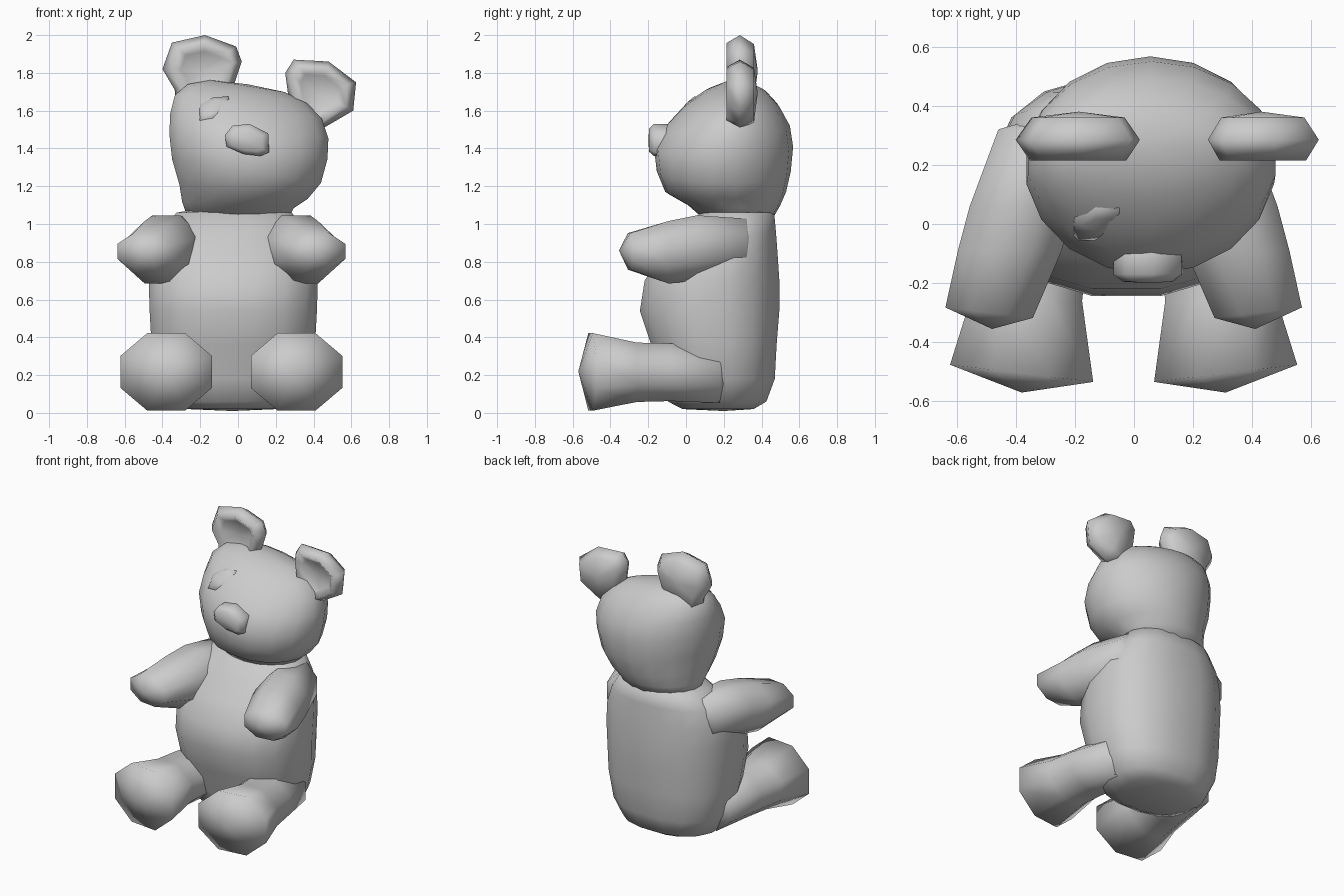
import bpy, bmesh
from math import sin, cos, pi, copysign
from mathutils import Vector

AXIS_X = -0.035  # symmetry plane of torso and limbs


def oval(a, b, n, p=2.0):
    """Points of a (super)ellipse in 2D, starting at half a step."""
    pts = []
    for i in range(n):
        t = 2 * pi * (i + 0.5) / n
        c, s = cos(t), sin(t)
        pts.append((copysign(abs(c) ** (2 / p), c) * a,
                    copysign(abs(s) ** (2 / p), s) * b))
    return pts


def loft(name, rings, start, end):
    """Skin a list of rings and close both ends with a fan to a point."""
    bm = bmesh.new()
    rows = [[bm.verts.new(v) for v in r] for r in rings]
    n = len(rows[0])
    for a, b in zip(rows, rows[1:]):
        for i in range(n):
            j = (i + 1) % n
            bm.faces.new((a[i], a[j], b[j], b[i]))
    for row, tip in ((rows[0], start), (rows[-1], end)):
        t = bm.verts.new(tip)
        for i in range(n):
            bm.faces.new((row[i], row[(i + 1) % n], t))
    bmesh.ops.recalc_face_normals(bm, faces=bm.faces)
    for f in bm.faces:
        f.smooth = True
    me = bpy.data.meshes.new(name)
    bm.to_mesh(me)
    bm.free()
    ob = bpy.data.objects.new(name, me)
    bpy.context.collection.objects.link(ob)
    return ob


def stack(name, levels, bottom, top, n=16, p=2.0, tilt=0.0):
    """Upright form from levels (z, centre x, half width, front y, back y)."""
    rings = []
    for k, (z, cx, rx, y0, y1) in enumerate(levels):
        lean = tilt * min(1, k / 3)
        rings.append([(cx + u, (y0 + y1) / 2 + v, z - lean * u)
                      for u, v in oval(rx, (y1 - y0) / 2, n, p)])
    return loft(name, rings, bottom, top)


def limb(name, sections, start, end, slant, side):
    """Forward-pointing limb from sections (x, y, z, half width, half height)."""
    def place(x, y, z):
        return (AXIS_X + side * (x - AXIS_X), y, z)
    rings = []
    for k, (x, y, z, rx, rz) in enumerate(sections):
        s = slant if k == len(sections) - 1 else 0
        rings.append([place(x + u, y + s * u, z + v) for u, v in oval(rx, rz, 8)])
    return loft(name, rings, place(*start), place(*end))


def pad(name, outline, layers, front, back, slope=0.0):
    """Front-facing rounded plate from an (x, z) outline; layers are (y, scale)."""
    n = len(outline)
    cx = sum(p[0] for p in outline) / n
    cz = sum(p[1] for p in outline) / n
    rings = [[(cx + (x - cx) * s, y + slope * (z - cz), cz + (z - cz) * s)
              for x, z in outline] for y, s in layers]
    return loft(name, rings, (cx, front, cz), (cx, back, cz))


# Torso with a round belly and a flat back
stack("torso", [
    (0.02, -0.03, 0.24, -0.02, 0.36),
    (0.06, -0.03, 0.34, -0.10, 0.43),
    (0.18, -0.03, 0.40, -0.14, 0.475),
    (0.36, -0.025, 0.44, -0.19, 0.485),
    (0.54, -0.025, 0.45, -0.25, 0.50),
    (0.70, -0.025, 0.455, -0.225, 0.50),
    (0.84, -0.025, 0.44, -0.13, 0.49),
    (0.96, -0.025, 0.39, -0.02, 0.48),
    (1.06, -0.02, 0.31, 0.07, 0.47),
], (-0.03, 0.2, 0.01), (0, 0.27, 1.12), p=2.4)

# Head, leaning to one side
stack("head", [
    (1.03, 0.00, 0.27, 0.09, 0.46),
    (1.10, 0.00, 0.30, 0.01, 0.50),
    (1.17, 0.03, 0.345, -0.11, 0.53),
    (1.28, 0.045, 0.40, -0.155, 0.555),
    (1.41, 0.055, 0.425, -0.17, 0.567),
    (1.52, 0.06, 0.425, -0.105, 0.55),
    (1.62, 0.055, 0.395, -0.01, 0.495),
    (1.69, 0.05, 0.32, 0.09, 0.43),
    (1.73, 0.05, 0.20, 0.18, 0.36),
], (0, 0.27, 1.0), (0.05, 0.27, 1.74), n=18, tilt=0.16)

# Arms and legs, mirrored
for side, label in ((1, "left"), (-1, "right")):
    limb(label + "_arm", [
        (0.25, 0.32, 0.89, 0.15, 0.15),
        (0.31, 0.06, 0.875, 0.19, 0.185),
        (0.35, -0.09, 0.85, 0.19, 0.18),
        (0.42, -0.30, 0.855, 0.16, 0.105),
    ], (0.25, 0.36, 0.89), (0.41, -0.355, 0.86), 0.12, side)
    limb(label + "_leg", [
        (0.22, 0.18, 0.20, 0.19, 0.16),
        (0.27, -0.08, 0.215, 0.20, 0.165),
        (0.295, -0.26, 0.215, 0.205, 0.17),
        (0.31, -0.505, 0.217, 0.262, 0.222),
    ], (0.22, 0.25, 0.20), (0.31, -0.57, 0.22), 0.12, side)

# Ears with a hollowed front
ear_layers = [(0.25, 0.55), (0.215, 0.78), (0.285, 1.0), (0.36, 0.75)]
pad("right_ear", [(-0.33, 1.62), (-0.335, 1.71), (-0.40, 1.82), (-0.35, 1.96),
                  (-0.175, 2.0), (-0.01, 1.94), (0.02, 1.86), (-0.02, 1.74),
                  (-0.08, 1.64)], ear_layers, 0.26, 0.38)
pad("left_ear", [(0.27, 1.65), (0.25, 1.80), (0.295, 1.87), (0.48, 1.86),
                 (0.625, 1.75), (0.61, 1.60), (0.49, 1.53), (0.42, 1.49)],
    ear_layers, 0.26, 0.38)

# Nose and the single eye
pad("nose", [(-0.07, 1.47), (-0.03, 1.52), (0.06, 1.53), (0.16, 1.48),
             (0.165, 1.38), (0.12, 1.36), (0.03, 1.37), (-0.06, 1.41)],
    [(-0.195, 0.72), (-0.17, 1.0), (-0.06, 1.0)], -0.20, 0.0)
pad("eye", [(-0.215, 1.54), (-0.20, 1.63), (-0.13, 1.672), (-0.05, 1.675),
            (-0.045, 1.62), (-0.09, 1.56), (-0.14, 1.54)],
    [(-0.02, 0.7), (0.005, 1.0), (0.09, 1.0)], -0.028, 0.12, slope=0.55)
